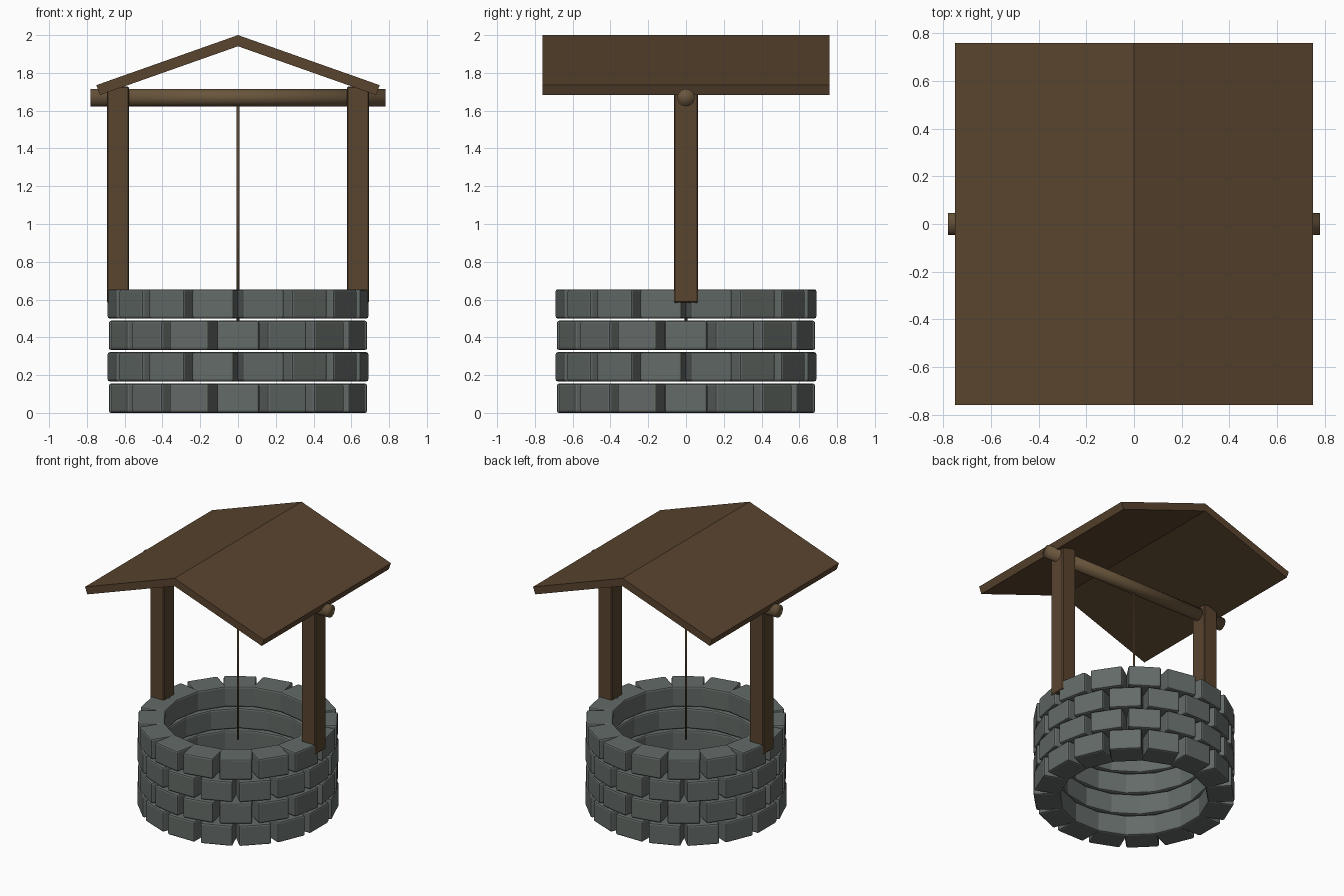
import bpy, bmesh, math
from mathutils import Matrix

if "Cube" in bpy.data.objects:
    bpy.data.objects.remove(bpy.data.objects["Cube"])


def material(name, rgb):
    m = bpy.data.materials.new(name)
    m.diffuse_color = (*rgb, 1)
    m.use_nodes = True
    m.node_tree.nodes["Principled BSDF"].inputs["Base Color"].default_value = m.diffuse_color
    return m


WOOD = material("wood", (0.10, 0.058, 0.028))
POLE = material("pole_wood", (0.14, 0.09, 0.045))
STONE = material("stone", (0.125, 0.145, 0.135))


def make_object(name, bm, mat, bevel=0, segments=1):
    bmesh.ops.recalc_face_normals(bm, faces=bm.faces)
    me = bpy.data.meshes.new(name)
    bm.to_mesh(me)
    bm.free()
    me.materials.append(mat)
    ob = bpy.data.objects.new(name, me)
    bpy.context.collection.objects.link(ob)
    if bevel:
        mod = ob.modifiers.new("bevel", "BEVEL")
        mod.width, mod.segments = bevel, segments
    return ob


def add_box(bm, size, centre, rot=Matrix()):
    bmesh.ops.create_cube(bm, size=1, matrix=rot @ Matrix.Translation(centre) @ Matrix.Diagonal((*size, 1)))


def cylinder(name, r, length, matrix, sides, mat):
    bm = bmesh.new()
    bmesh.ops.create_cone(bm, cap_ends=True, segments=sides, radius1=r, radius2=r, depth=length, matrix=matrix)
    for f in bm.faces:
        f.smooth = True
    return make_object(name, bm, mat)


# Stone courses, every other one turned by half a stone
N, R_IN, R_OUT, H, PITCH = 16, 0.50, 0.684, 0.155, 0.1665
for row in range(4):
    bm = bmesh.new()
    for i in range(N):
        turn = Matrix.Rotation(math.tau * (i + 0.5 * (row % 2)) / N, 4, "Z")
        add_box(bm, (R_OUT - R_IN, 0.225, H), ((R_IN + R_OUT) / 2, 0, H / 2 + row * PITCH), turn)
    make_object(f"stone_course_{row + 1}", bm, STONE, 0.012, 2)

# Posts
for side, x in (("left", -0.635), ("right", 0.635)):
    bm = bmesh.new()
    add_box(bm, (0.116, 0.128, 1.145), (x, 0, 1.155))
    make_object(f"{side}_post", bm, WOOD, 0.006)

# Cross pole and rope
cylinder("cross_pole", 0.046, 1.56, Matrix.Translation((0, 0, 1.669)) @ Matrix.Rotation(math.pi / 2, 4, "Y"), 32, POLE)
cylinder("rope", 0.008, 1.18, Matrix.Translation((0, 0, 1.08)), 12, WOOD)

# Gabled roof: chevron profile extruded along y
half = [(0.75, 1.735), (0.731, 1.683)]
profile = [(0, 2.0), *half, (0, 1.941), (-half[1][0], half[1][1]), (-half[0][0], half[0][1])]
bm = bmesh.new()
rings = [[bm.verts.new((x, y, z)) for x, z in profile] for y in (-0.76, 0.76)]
for i in range(6):
    j = (i + 1) % 6
    bm.faces.new((rings[0][i], rings[0][j], rings[1][j], rings[1][i]))
for r in rings:
    bm.faces.new(r[:4])
    bm.faces.new((r[0], r[3], r[4], r[5]))
make_object("roof", bm, WOOD)
